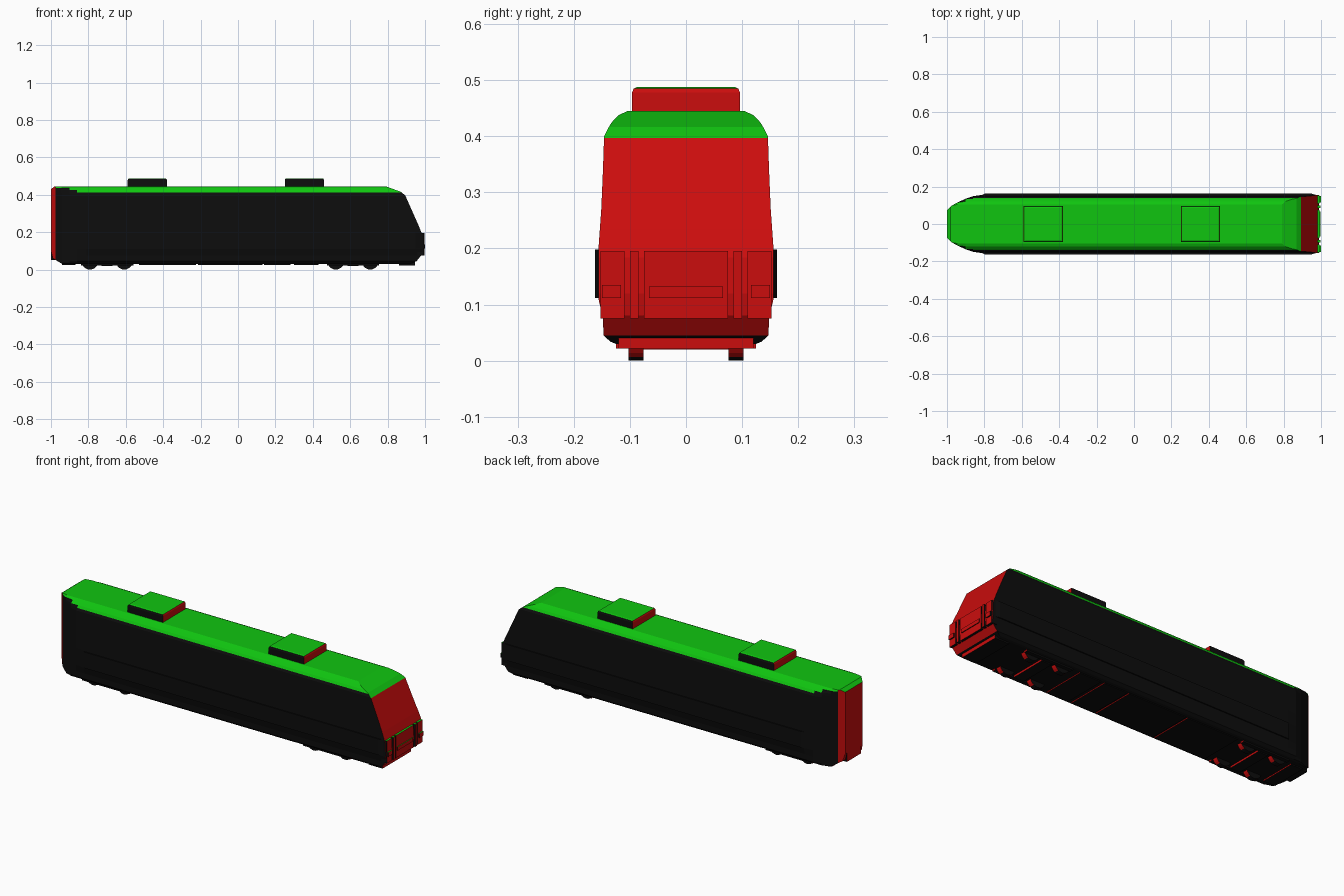
import bpy, bmesh, math
from mathutils import Vector, Matrix

if "Cube" in bpy.data.objects:
    bpy.data.objects.remove(bpy.data.objects["Cube"])


def material(name, rgb):
    m = bpy.data.materials.new(name)
    m.diffuse_color = (*rgb, 1)
    m.use_nodes = True
    m.node_tree.nodes["Principled BSDF"].inputs["Base Color"].default_value = m.diffuse_color
    return m


MATS = [material("black", (0.004, 0.004, 0.004)),
        material("red", (0.6, 0.004, 0.004)),
        material("green", (0.005, 0.56, 0.005))]


def finish(name, bm, plain=False):
    """Colour faces by direction: roofs green, ends red, everything else black."""
    bmesh.ops.recalc_face_normals(bm, faces=bm.faces)
    for f in bm.faces:
        f.normal_update()
        n = f.normal
        if plain:
            f.material_index = 0
        elif n.z > 0.45 and n.z > abs(n.x):
            f.material_index = 2
        elif abs(n.x) > 0.6:
            f.material_index = 1
    me = bpy.data.meshes.new(name)
    bm.to_mesh(me)
    bm.free()
    for m in MATS:
        me.materials.append(m)
    ob = bpy.data.objects.new(name, me)
    bpy.context.collection.objects.link(ob)
    return ob


def box(name, x0, x1, y0, y1, z0, z1, bevel=0, plain=False):
    bm = bmesh.new()
    bmesh.ops.create_cube(bm, size=1, matrix=Matrix.Translation(
        ((x0 + x1) / 2, (y0 + y1) / 2, (z0 + z1) / 2)) @ Matrix.Diagonal((x1 - x0, y1 - y0, z1 - z0, 1)))
    if bevel:
        top = [e for e in bm.edges if all(v.co.z > z1 - 1e-5 for v in e.verts)]
        bmesh.ops.bevel(bm, geom=top, offset=bevel, segments=2, profile=0.5, affect='EDGES')
    return finish(name, bm, plain)


# Car body: half cross-section lofted along x, narrowed towards the tail
section = [(0.125, 0.03), (0.135, 0.034), (0.147, 0.045), (0.148, 0.075), (0.156, 0.11),
           (0.156, 0.2), (0.151, 0.27), (0.148, 0.34), (0.146, 0.4), (0.14, 0.412),
           (0.133, 0.424), (0.121, 0.437), (0.104, 0.445)]
ring = section + [(-y, z) for y, z in reversed(section)]
stations = [(-1.0, 0.073), (-0.975, 0.098), (-0.945, 0.115), (-0.90, 0.135),
            (-0.86, 0.149), (-0.81, 0.165), (1.0, 0.165)]
bm = bmesh.new()
rows = [[bm.verts.new((x, max(-w, min(w, y)), z)) for y, z in ring] for x, w in stations]
for a, b in zip(rows, rows[1:]):
    for i in range(len(ring)):
        j = (i + 1) % len(ring)
        bm.faces.new((a[i], a[j], b[j], b[i]))
bm.faces.new(rows[0])
bm.faces.new(rows[-1])


def cut(bm, p, q):
    """Slice away everything to the left of the x-z line p -> q and close the cut."""
    d = Vector((q[0] - p[0], 0, q[1] - p[1]))
    r = bmesh.ops.bisect_plane(bm, geom=bm.verts[:] + bm.edges[:] + bm.faces[:], dist=1e-6,
                               plane_co=(p[0], 0, p[1]), plane_no=(-d.z, 0, d.x), clear_outer=True)
    edges = [e for e in r['geom_cut'] if isinstance(e, bmesh.types.BMEdge) and e.is_boundary]
    if edges:
        bmesh.ops.holes_fill(bm, edges=edges, sides=0)


# Raked nose and trimmed tail
nose = [(0.79, 0.445), (0.87, 0.416), (0.905, 0.388), (0.966, 0.235), (0.986, 0.19),
        (0.99, 0.12), (0.983, 0.08), (0.955, 0.045), (0.92, 0.03)]
tail = [(-0.94, 0.03), (-0.99, 0.06), (-1.0, 0.10)]
for line in (nose, tail):
    for p, q in zip(line, line[1:]):
        cut(bm, p, q)
cut(bm, (-1.0, 0.43), (-0.98, 0.445))
finish("car_body", bm)

# Roof equipment
for i, x in enumerate((-0.59, 0.25)):
    box(f"roof_unit_{i + 1}", x, x + 0.21, -0.096, 0.096, 0.44, 0.488, 0.01)

# Raised belt along each side, with tapered ends
for s, side in ((-1, "front"), (1, "back")):
    bm = bmesh.new()
    outline = [(-0.82, 0.15), (-0.80, 0.162), (0.95, 0.162), (0.972, 0.156), (0.972, 0.15)]
    base = bm.faces.new([bm.verts.new((x, s * y, 0.112)) for x, y in outline])
    up = bmesh.ops.extrude_face_region(bm, geom=[base])['geom']
    bmesh.ops.translate(bm, vec=(0, 0, 0.086), verts=[v for v in up if isinstance(v, bmesh.types.BMVert)])
    finish(f"side_belt_{side}", bm, True)

# Nose panels, lamps and coupler cover
box("nose_panel", 0.96, 0.993, -0.075, 0.075, 0.075, 0.195)
box("coupler_cover", 0.98, 0.997, -0.066, 0.066, 0.112, 0.132)
for s, side in ((-1, "front"), (1, "back")):
    def nose_box(name, x1, ya, yb, z0, z1):
        box(f"{name}_{side}", 0.96, x1, min(s * ya, s * yb), max(s * ya, s * yb), z0, z1)
    nose_box("nose_post", 0.996, 0.085, 0.1, 0.075, 0.195)
    nose_box("nose_corner_panel", 0.993, 0.11, 0.152, 0.075, 0.195)
    nose_box("nose_lamp", 1.0, 0.116, 0.15, 0.112, 0.135)

# Tail door
box("tail_door", -1.0, -0.97, -0.06, 0.06, 0.05, 0.40)

# Equipment boxes under the floor
for i, (x0, x1) in enumerate([(-0.53, -0.225), (-0.215, 0.13), (0.14, 0.28), (0.3, 0.43)]):
    box(f"underfloor_box_{i + 1}", x0, x1, -0.12, 0.12, 0.025, 0.06)

# Bogies: side frames, cross beam and wheels
for b, cx in enumerate((-0.70, 0.615)):
    box(f"bogie_beam_{b + 1}", cx - 0.03, cx + 0.03, -0.1, 0.1, 0.02, 0.06)
    for s, side in ((-1, "front"), (1, "back")):
        ya, yb = sorted((s * 0.105, s * 0.125))
        box(f"bogie_frame_{b + 1}_{side}", cx - 0.14, cx + 0.14, ya, yb, 0.022, 0.06)
        for w, dx in enumerate((-0.092, 0.092)):
            bm = bmesh.new()
            bmesh.ops.create_cone(bm, cap_ends=True, segments=24, radius1=0.045, radius2=0.045,
                                  depth=0.027, matrix=Matrix.Translation((cx + dx, s * 0.089, 0.045))
                                  @ Matrix.Rotation(math.pi / 2, 4, 'X'))
            finish(f"wheel_{b + 1}_{w + 1}_{side}", bm)

# Low beams behind the nose and at the tail
box("nose_guard", 0.86, 0.945, -0.12, 0.12, 0.022, 0.06)
box("tail_beam", -0.94, -0.87, -0.10, 0.10, 0.024, 0.06)
